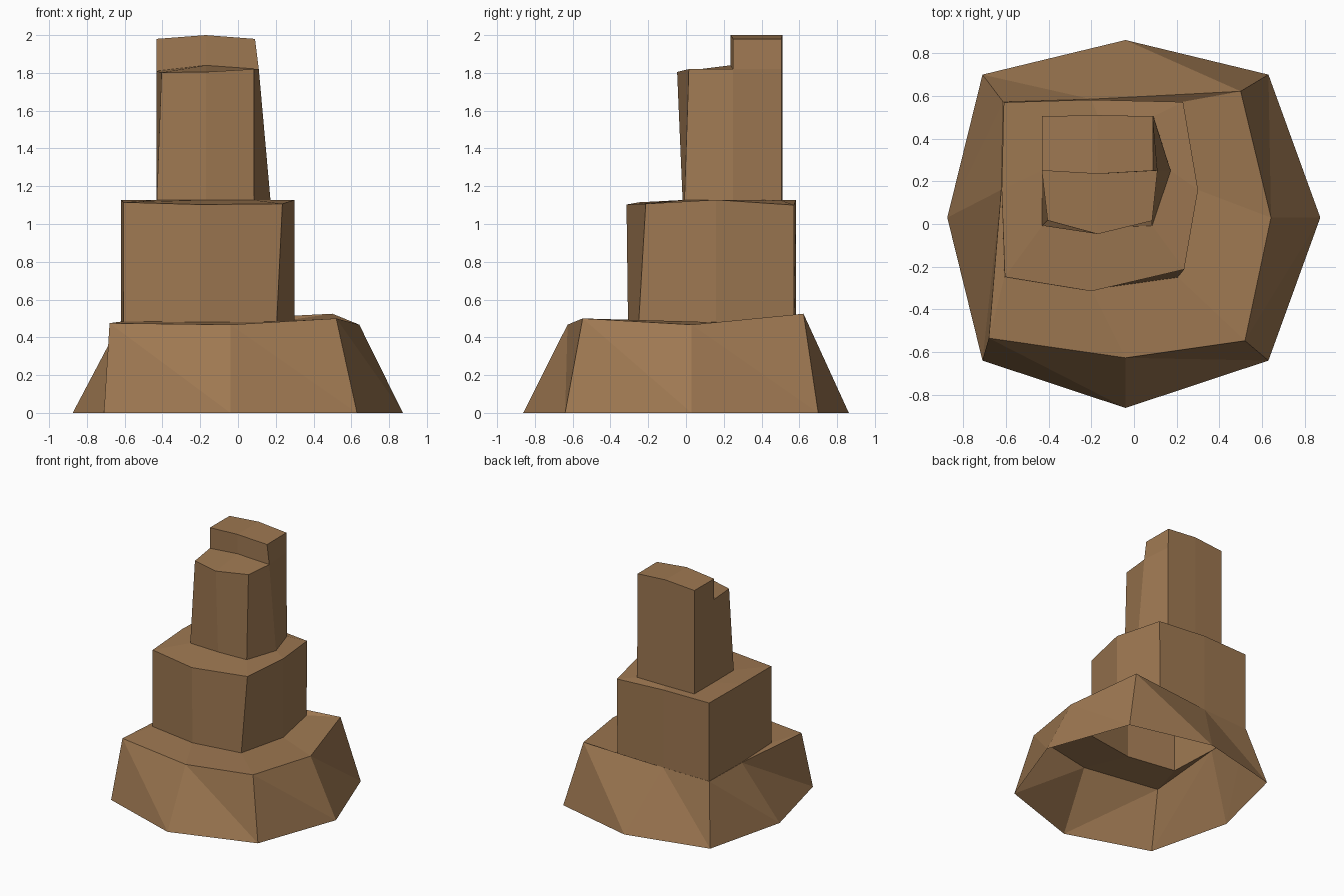
import bpy, bmesh

brown = bpy.data.materials.new("sandy brown rock")
brown.diffuse_color = (0.34, 0.187, 0.083, 1)

bm = bmesh.new()


def ring(points):
    return [bm.verts.new(p) for p in points]


def bridge(a, b, split=False):
    # side faces between two rings, counter-clockwise from above
    n = len(a)
    for i in range(n):
        j = (i + 1) % n
        if split:
            bm.faces.new((a[i], a[j], b[i]))
            bm.faces.new((a[j], b[j], b[i]))
        else:
            bm.faces.new((a[i], a[j], b[j], b[i]))


# Each ring: front-left, front, front-right, right, back-right, back, back-left, left
# Flared base tier, open underneath
base_low = ring([(-.71, -.64, 0), (-.04, -.862, 0), (.63, -.64, 0), (.873, .03, 0),
                 (.63, .70, 0), (-.04, .862, 0), (-.71, .70, 0), (-.875, .03, 0)])
base_top = ring([(-.68, -.535, .475), (-.04, -.627, .467), (.52, -.547, .50), (.642, .03, .467),
                 (.50, .622, .525), (-.20, .585, .49), (-.613, .572, .48), (-.622, .16, .48)])
# Middle tier
mid_low = ring([(-.607, -.25, .485), (-.20, -.307, .48), (.205, -.25, .483), (.30, .16, .48),
                (.225, .572, .485), (-.20, .581, .488), (-.61, .57, .48), (-.62, .16, .48)])
mid_top = ring([(-.605, -.248, 1.115), (-.20, -.315, 1.103), (.235, -.213, 1.107), (.30, .16, 1.128),
                (.23, .572, 1.10), (-.20, .582, 1.128), (-.61, .57, 1.125), (-.62, .16, 1.128)])
# Top tier
top_low = ring([(-.43, -.008, 1.127), (-.17, -.018, 1.127), (.085, -.008, 1.127), (.172, .25, 1.127),
                (.092, .505, 1.125), (-.17, .51, 1.127), (-.43, .505, 1.127), (-.432, .25, 1.127)])
step = ring([(-.405, .017, 1.802), (-.17, -.047, 1.805), (.085, .015, 1.82), (.11, .25, 1.82),
             (.09, .505, 1.82), (-.17, .51, 1.84), (-.43, .505, 1.81), (-.432, .25, 1.81)])

rings = [base_low, base_top, mid_low, mid_top, top_low, step]
for a, b in zip(rings, rings[1:]):
    bridge(a, b, split=a is base_low)

# Low front ledge of the top tier
centre = bm.verts.new((-.17, .235, 1.84))
bm.faces.new((step[0], step[1], centre, step[7]))
bm.faces.new((step[1], step[2], step[3], centre))

# Raised back half with a slightly ridged cap
crown_low = [step[3], step[4], step[5], step[6], step[7], centre]
crown = ring([(.09, .25, 1.98), (.088, .505, 1.98), (-.17, .51, 2.0),
              (-.43, .505, 1.98), (-.432, .25, 1.98), (-.17, .235, 2.0)])
bridge(crown_low, crown)
bm.faces.new((crown[0], crown[1], crown[2], crown[5]))
bm.faces.new((crown[5], crown[2], crown[3], crown[4]))

mesh = bpy.data.meshes.new("tiered_rock")
bm.to_mesh(mesh)
bm.free()
mesh.materials.append(brown)
bpy.context.collection.objects.link(bpy.data.objects.new("tiered_rock", mesh))
